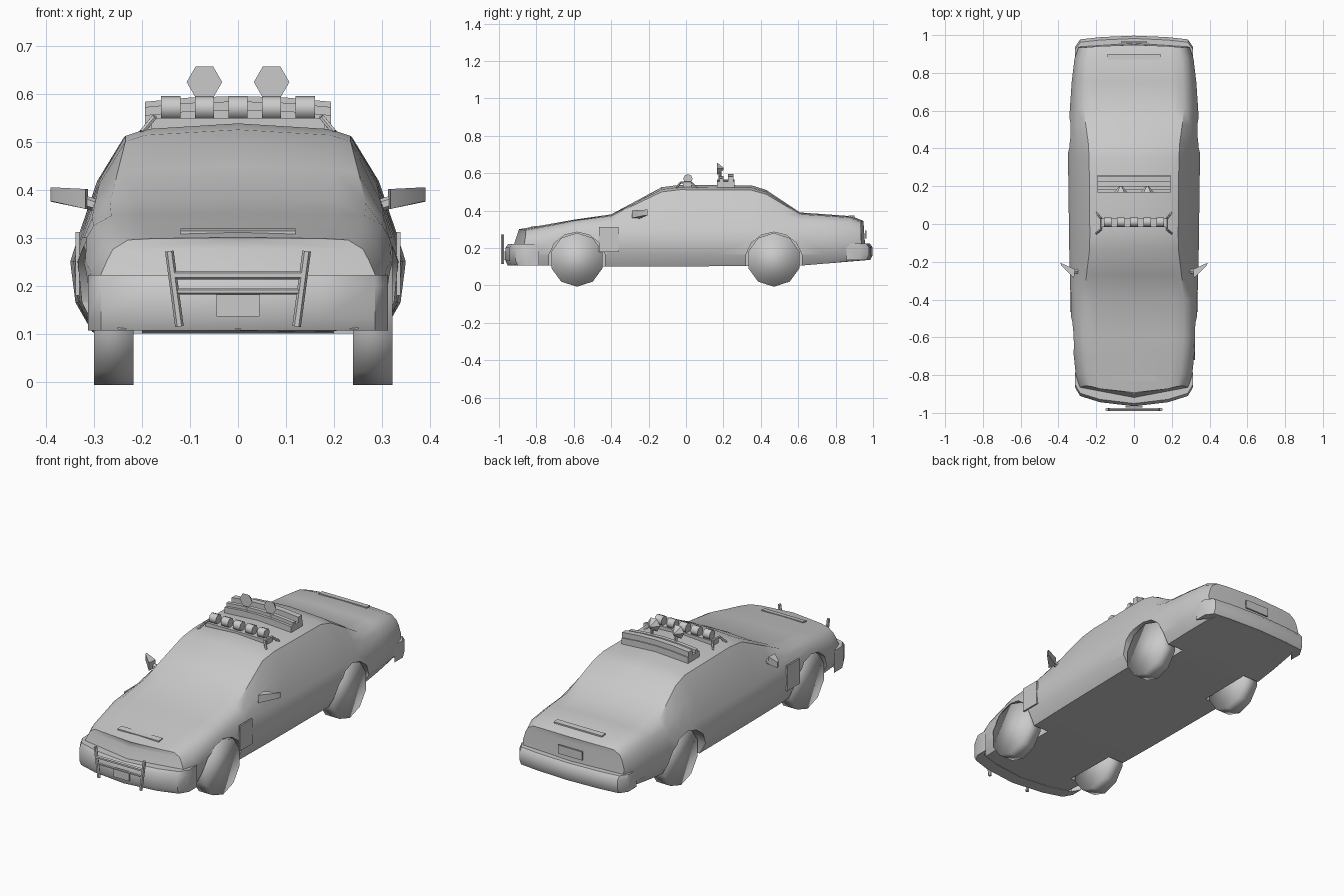
import bpy
import bmesh
from math import pi
from mathutils import Matrix, Vector

if "Cube" in bpy.data.objects:
    bpy.data.objects.remove(bpy.data.objects["Cube"])

GREY = (0.59, 0.59, 0.59, 1)
paint = bpy.data.materials.new("plain grey")
paint.use_nodes = True
paint.diffuse_color = GREY
paint.node_tree.nodes["Principled BSDF"].inputs["Base Color"].default_value = GREY


def finish(name, bm, angle=40):
    """Turn a bmesh into a named, painted, smooth shaded object."""
    bmesh.ops.recalc_face_normals(bm, faces=bm.faces)
    mesh = bpy.data.meshes.new(name)
    bm.to_mesh(mesh)
    bm.free()
    mesh.materials.append(paint)
    ob = bpy.data.objects.new(name, mesh)
    bpy.context.collection.objects.link(ob)
    smooth(ob, angle)
    return ob


def smooth(ob, angle):
    bpy.ops.object.select_all(action="DESELECT")
    ob.select_set(True)
    bpy.context.view_layer.objects.active = ob
    bpy.ops.object.shade_smooth_by_angle(angle=angle * pi / 180)


def track(table, y):
    """Piecewise linear lookup."""
    for (a, va), (b, vb) in zip(table, table[1:]):
        if y <= b:
            return va + (vb - va) * max(0, (y - a) / (b - a))
    return table[-1][1]


def skin(bm, rings):
    for a, b in zip(rings, rings[1:]):
        for i in range(len(a)):
            j = (i + 1) % len(a)
            bm.faces.new((a[i], a[j], b[j], b[i]))


def loft(name, sections, angle=40):
    bm = bmesh.new()
    rings = [[bm.verts.new(p) for p in s] for s in sections]
    skin(bm, rings)
    bm.faces.new(rings[0])
    bm.faces.new(rings[-1])
    return finish(name, bm, angle)


def box(name, low, high):
    low, high = Vector(low), Vector(high)
    bm = bmesh.new()
    bmesh.ops.create_cube(bm, size=1, matrix=Matrix.Translation((low + high) / 2)
                          @ Matrix.Diagonal((*(high - low), 1)))
    return finish(name, bm)


def rod(name, points, r, sides=6):
    """Straight or bent bar made of tube pieces."""
    bm = bmesh.new()
    for a, b in zip(points, points[1:]):
        a, b = Vector(a), Vector(b)
        turn = (b - a).to_track_quat("Z", "Y").to_matrix().to_4x4()
        bmesh.ops.create_cone(bm, cap_ends=True, segments=sides, radius1=r, radius2=r,
                              depth=(b - a).length,
                              matrix=Matrix.Translation((a + b) / 2) @ turn)
    return finish(name, bm)


def wheel_shape(name, x0, x1, y, z, r, sides, angle):
    bm = bmesh.new()
    bmesh.ops.create_cone(bm, cap_ends=True, segments=sides, radius1=r, radius2=r,
                          depth=x1 - x0, matrix=Matrix.Translation(((x0 + x1) / 2, y, z))
                          @ Matrix.Rotation(pi / 2, 4, "Y") @ Matrix.Rotation(pi / 2, 4, "Z"))
    return finish(name, bm, angle)


# Body: lofted from lengthwise tracks for roof line, width and floor
TOP = [(-.96, .30), (-.4, .38), (-.13, .525), (-.03, .538), (.35, .535),
       (.43, .51), (.61, .39), (.9, .37), (.965, .345)]
WIDE = [(-.96, .285), (-.88, .308), (-.6, .33), (-.2, .342), (.4, .35),
        (.7, .335), (.9, .315), (.965, .295)]
FLOOR = [(-.96, .11), (-.4, .1), (.6, .105), (.965, .135)]
STATIONS = [-.955, -.88, -.75, -.6, -.4, -.27, -.13, -.03, .15, .35, .43, .52, .61, .75, .9, .965]


def half_section(y):
    top, w, floor = track(TOP, y), track(WIDE, y), track(FLOOR, y)
    cabin = min(1, max(0, (top - .37) / .16))
    belt = min(.3, top - .05)

    def up(x_hood, x_cabin, h):
        return (w * (x_hood + (x_cabin - x_hood) * cabin), belt + h * (top - belt))

    flat = [(0, floor), (w * .87, floor), (w * .97, .165), (w, min(.25, top - .08)),
            (w * .955, belt), up(.91, .84, .5), up(.8, .68, .89), up(.62, .56, .95), (0, top)]
    nose = min(1, max(0, (-.6 - y) / .36))
    tail = min(1, max(0, (y - .75) / .2))
    lean = .33 * nose - .07 * tail
    bow = .06 * nose - .02 * tail
    return [Vector((x, y + lean * (z - .11) + bow * (x / .3) ** 2, z)) for x, z in flat]


bm = bmesh.new()
rings = []
for y in STATIONS:
    half = half_section(y)
    other = [Vector((-p.x, p.y, p.z)) for p in half[-2:0:-1]]
    rings.append([bm.verts.new(p) for p in half + other])
skin(bm, rings)
for ring in (rings[0], rings[-1]):
    last = 8
    centre = {1: ring[0], last - 1: ring[last]}
    for i in range(2, last - 1):
        p = ring[i].co
        mix = (p.z - ring[0].co.z) / (ring[last].co.z - ring[0].co.z)
        centre[i] = bm.verts.new((0, ring[0].co.lerp(ring[last].co, mix).y, p.z))
    for i in range(1, last - 1):
        for s in (1, -1):
            bm.faces.new((ring[s * i], ring[s * (i + 1)], centre[i + 1], centre[i]))
body = finish("body", bm)

# Wheel arches cut from the body, and the wheels in them
for end, y in (("front", -.583), ("rear", .47)):
    for side, x0, x1, w0, w1 in (("left", .2, .5, .24, .322), ("right", -.5, -.2, -.3, -.218)):
        cutter = wheel_shape("arch_cutter", x0, x1, y, .132, .153, 14, 30)
        cutter.hide_render = True
        cut = body.modifiers.new("arch", "BOOLEAN")
        cut.operation = "DIFFERENCE"
        cut.solver = "EXACT"
        cut.object = cutter
        bpy.context.view_layer.objects.active = body
        bpy.ops.object.modifier_apply(modifier=cut.name)
        bpy.data.objects.remove(cutter)
        wheel_shape(f"{end}_{side}_wheel", w0, w1, y, .137, .144, 10, 100)
smooth(body, 40)


# Bumpers follow the bowed ends of the body
def bumper(name, d, reach, bow, low, high):
    sections = []
    for x in (-.312, -.285, -.18, 0, .18, .285, .312):
        f = reach - bow * (x / .3) ** 2 - (.035 if abs(x) > .3 else 0)
        profile = [(f - .08, low), (f - .012, low), (f, low + .025),
                   (f, high - .02), (f - .015, high), (f - .08, high)]
        sections.append([(x, d * y, z) for y, z in profile])
    loft(name, sections)


bumper("front_bumper", -1, .965, .06, .107, .222)
bumper("rear_bumper", 1, .997, .022, .135, .225)

# Number plates and thin trim panels
box("front_plate", (-.045, -.972, .136), (.045, -.964, .182))
box("rear_plate", (-.07, .958, .25), (.07, .966, .295))
for name, x, y0, y1 in (("hood_panel", .12, -.83, -.8), ("trunk_panel", .14, .87, .9)):
    z0, z1 = [(track(TOP, y - (.05 if y < 0 else 0))) for y in (y0, y1)]
    loft(name, [[(s, y0, z0 - .004), (s, y1, z1 - .004), (s, y1, z1 + .003), (s, y0, z0 + .003)]
                for s in (-x, 0, x)])

# Push bar
for z, r in ((.222, .009), (.188, .006)):
    rod("push_bar_rail", [(-.135, -.982, z), (.135, -.982, z)], r)

for s, side in ((1, "left"), (-1, "right")):
    rod(f"push_bar_{side}_upright", [(s * .122, -.982, .115), (s * .143, -.982, .272)], .009)
    box(f"{side}_fender_panel", (s * .334 - .004, -.465, .18), (s * .334 + .004, -.36, .312))
    # Door mirrors on short stalks
    plan = [(.39, -.205, .375), (.384, -.222, .375), (.318, -.288, .36), (.312, -.24, .36)]
    loft(f"{side}_mirror", [[(s * x, y, z) for x, y, z in plan],
                            [(s * x, y, .405 - (.39 - x) * .05) for x, y, z in plan]])
    rod(f"{side}_mirror_stalk", [(s * .28, -.25, .362), (s * .33, -.25, .378)], .013)
    # Bent brackets at the ends of the lamp row
    rod(f"{side}_lamp_bracket", [(s * .2, -.05, .52), (s * .175, -.03, .55),
                                 (s * .175, .03, .55), (s * .2, .06, .52)], .006)
    # Spot lamps: six sided cones on stalks
    bm = bmesh.new()
    bmesh.ops.create_cone(bm, cap_ends=True, segments=6, radius1=.037, radius2=.006, depth=.035,
                          matrix=Matrix.Translation((s * .07, .184, .624))
                          @ Matrix.Rotation(-pi / 2, 4, "X") @ Matrix.Rotation(pi / 2, 4, "Z"))
    finish(f"{side}_spot_lamp", bm, 20)
    rod(f"{side}_spot_stalk", [(s * .07, .182, .55), (s * .07, .182, .62)], .007)

# Row of roof lamps on a rail
box("lamp_rail", (-.18, -.015, .518), (.18, .03, .549))
for i in range(-2, 3):
    x = i * .07
    wheel_shape("roof_lamp", x - .02, x + .02, .01, .57, .025, 8, 50)


# Arched rear light bar: a slab carrying two rails
def arched(name, y0, y1, z0, z1):
    sections = []
    for x in (-.194, -.1, 0, .1, .194):
        lift = .012 * (1 - (x / .194) ** 2)
        sections.append([(x, y0, z0 + lift), (x, y1, z0 + lift),
                         (x, y1, z1 + lift), (x, y0, z1 + lift)])
    loft(name, sections)


arched("light_bar_base", .166, .26, .518, .555)
arched("light_bar_front_rail", .18, .2, .55, .572)
arched("light_bar_rear_rail", .225, .255, .55, .583)
